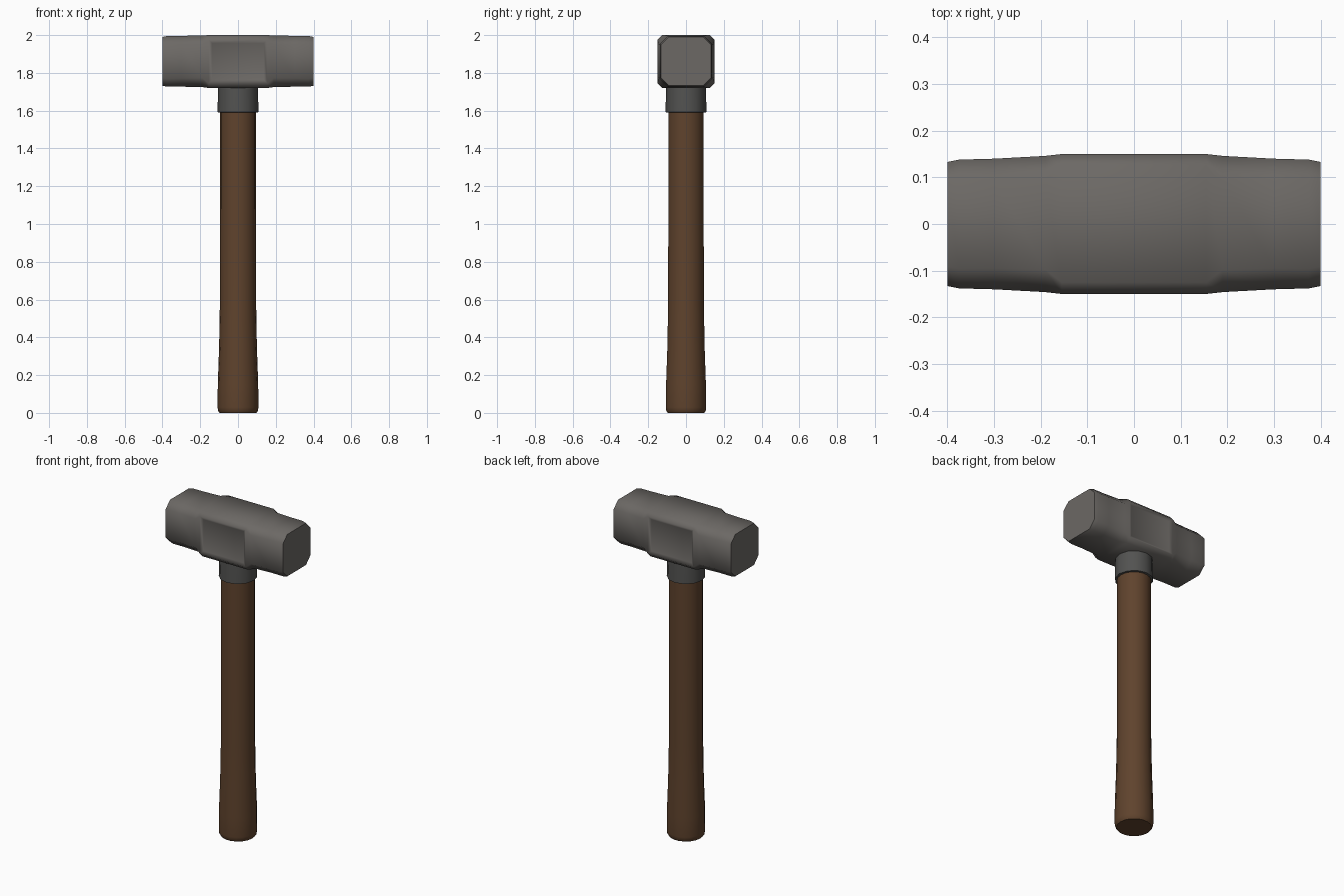
import bpy, bmesh, math

if "Cube" in bpy.data.objects:
    bpy.data.objects.remove(bpy.data.objects["Cube"])


def material(name, rgb):
    m = bpy.data.materials.new(name)
    m.diffuse_color = (*rgb, 1)
    m.use_nodes = True
    m.node_tree.nodes["Principled BSDF"].inputs["Base Color"].default_value = m.diffuse_color
    return m


STEEL = material("grey steel", (0.15, 0.14, 0.13))
DARK = material("dark collar metal", (0.085, 0.085, 0.082))
WOOD = material("brown wood", (0.115, 0.056, 0.026))


def loft(name, rings, mat, angle, edit=None):
    """Skin a list of equal-length closed rings and cap both ends."""
    bm = bmesh.new()
    rows = [[bm.verts.new(p) for p in r] for r in rings]
    n = len(rows[0])
    for a, b in zip(rows, rows[1:]):
        for i in range(n):
            j = (i + 1) % n
            bm.faces.new((a[i], a[j], b[j], b[i]))
    bm.faces.new(rows[0])
    bm.faces.new(rows[-1])
    bmesh.ops.recalc_face_normals(bm, faces=bm.faces)
    if edit:
        edit(bm)
    me = bpy.data.meshes.new(name)
    bm.to_mesh(me)
    bm.free()
    me.materials.append(mat)
    ob = bpy.data.objects.new(name, me)
    bpy.context.collection.objects.link(ob)
    bpy.ops.object.select_all(action='DESELECT')
    ob.select_set(True)
    bpy.context.view_layer.objects.active = ob
    bpy.ops.object.shade_smooth_by_angle(angle=math.radians(angle))
    return ob


def head_ring(x, hy, z0, z1, c):
    """Chamfered rectangle across the head at a given x."""
    return [(x, hy, z0 + c), (x, hy, z1 - c), (x, hy - c, z1), (x, c - hy, z1),
            (x, -hy, z1 - c), (x, -hy, z0 + c), (x, c - hy, z0), (x, hy - c, z0)]


def turned(profile, n):
    """Circular rings up the z axis from (radius, z) pairs."""
    return [[(r * math.cos(math.tau * i / n), r * math.sin(math.tau * i / n), z)
             for i in range(n)] for r, z in profile]


def cheek_panels(bm):
    """Shallow recess on the front and back of the middle block."""
    bm.normal_update()
    panels = [f for f in bm.faces
              if abs(f.normal.y) > 0.99 and abs(f.calc_center_median().x) < 0.01]
    bmesh.ops.inset_individual(bm, faces=panels, thickness=0.025, depth=-0.01)


# Head: flared middle block tapering to two chamfered striking faces
half = [(0.155, 0.15, 1.72, 2.0, 0.025), (0.19, 0.146, 1.725, 1.998, 0.048),
        (0.30, 0.14, 1.727, 1.996, 0.045), (0.375, 0.138, 1.727, 1.995, 0.042),
        (0.40, 0.133, 1.732, 1.990, 0.042)]
rings = [head_ring(-h[0], *h[1:]) for h in reversed(half)] + [head_ring(*h) for h in half]
loft("hammer_head", rings, STEEL, 50, cheek_panels)

# Collar under the head
loft("collar", turned([(0.098, 1.59), (0.108, 1.592), (0.107, 1.66), (0.105, 1.74)], 12),
     DARK, 35)

# Handle with a flared grip end
loft("handle", turned([(0.098, 0), (0.106, 0.012), (0.108, 0.03), (0.107, 0.15),
                       (0.100, 0.35), (0.096, 0.58), (0.095, 1.1), (0.095, 1.62)], 18),
     WOOD, 40)
